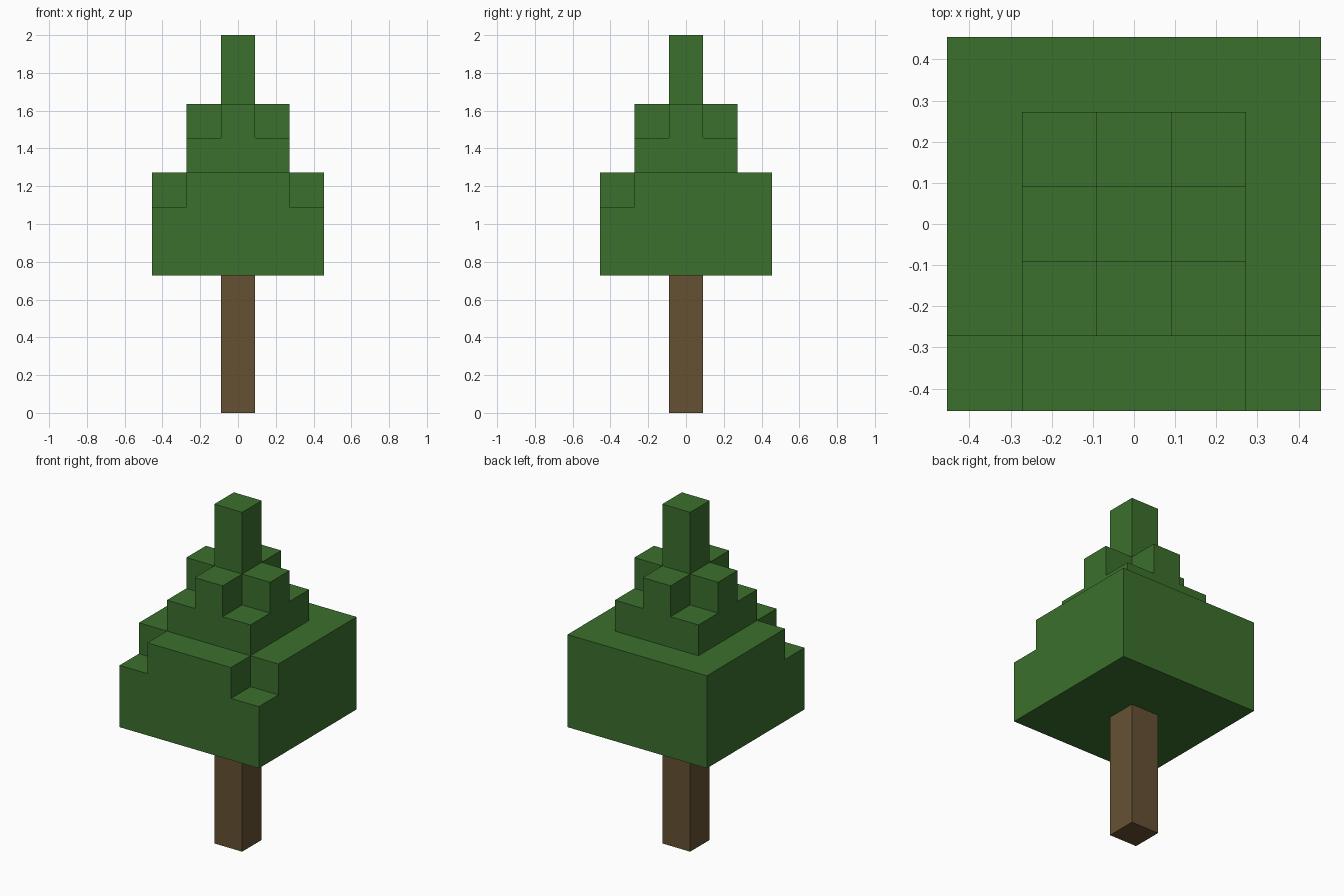
import bpy
import bmesh

U = 2 / 11  # edge length of one block


def make_material(name, rgb):
    mat = bpy.data.materials.new(name)
    mat.use_nodes = True
    color = (*rgb, 1)
    mat.diffuse_color = color
    bsdf = next(n for n in mat.node_tree.nodes if n.type == 'BSDF_PRINCIPLED')
    bsdf.inputs["Base Color"].default_value = color
    return mat


def prism(name, outline, bottom, top, mat):
    """Extrude an outline, all measured in blocks, from bottom to top."""
    bm = bmesh.new()
    base = bm.faces.new([bm.verts.new((x * U, y * U, bottom * U)) for x, y in outline])
    grown = bmesh.ops.extrude_face_region(bm, geom=[base], use_keep_orig=True)
    verts = [v for v in grown["geom"] if isinstance(v, bmesh.types.BMVert)]
    bmesh.ops.translate(bm, vec=(0, 0, (top - bottom) * U), verts=verts)
    bmesh.ops.recalc_face_normals(bm, faces=bm.faces)
    mesh = bpy.data.meshes.new(name)
    bm.to_mesh(mesh)
    bm.free()
    mesh.materials.append(mat)
    obj = bpy.data.objects.new(name, mesh)
    bpy.context.collection.objects.link(obj)
    return obj


def square(width, notches=""):
    """Square outline; one block is cut from each corner named in notches."""
    h = width / 2
    points = []
    for corner, sx, sy in (("a", -1, -1), ("b", 1, -1), ("c", 1, 1), ("d", -1, 1)):
        if corner in notches:
            side, end = (sx * h, sy * (h - 1)), (sx * (h - 1), sy * h)
            inner = (sx * (h - 1), sy * (h - 1))
            steps = [side, inner, end]
            points += steps if sx * sy > 0 else steps[::-1]
        else:
            points.append((sx * h, sy * h))
    # keep a consistent winding on the notched corners
    return points


cube = bpy.data.objects.get("Cube")
if cube:
    bpy.data.objects.remove(cube, do_unlink=True)

bark = make_material("bark brown", (0.130, 0.083, 0.033))
leaf = make_material("leaf green", (0.044, 0.162, 0.026))

# Trunk
prism("trunk", square(1), 0, 4, bark)

# Wide foliage, with its two front corners stepped down at the top
prism("lower_foliage", square(5), 4, 6, leaf)
prism("lower_foliage_step", square(5, "ab"), 6, 7, leaf)

# Narrow foliage, with a cross-shaped upper layer
prism("upper_foliage", square(3), 7, 8, leaf)
prism("upper_foliage_cross", square(3, "abcd"), 8, 9, leaf)

# Tip
prism("treetop", square(1), 9, 11, leaf)
